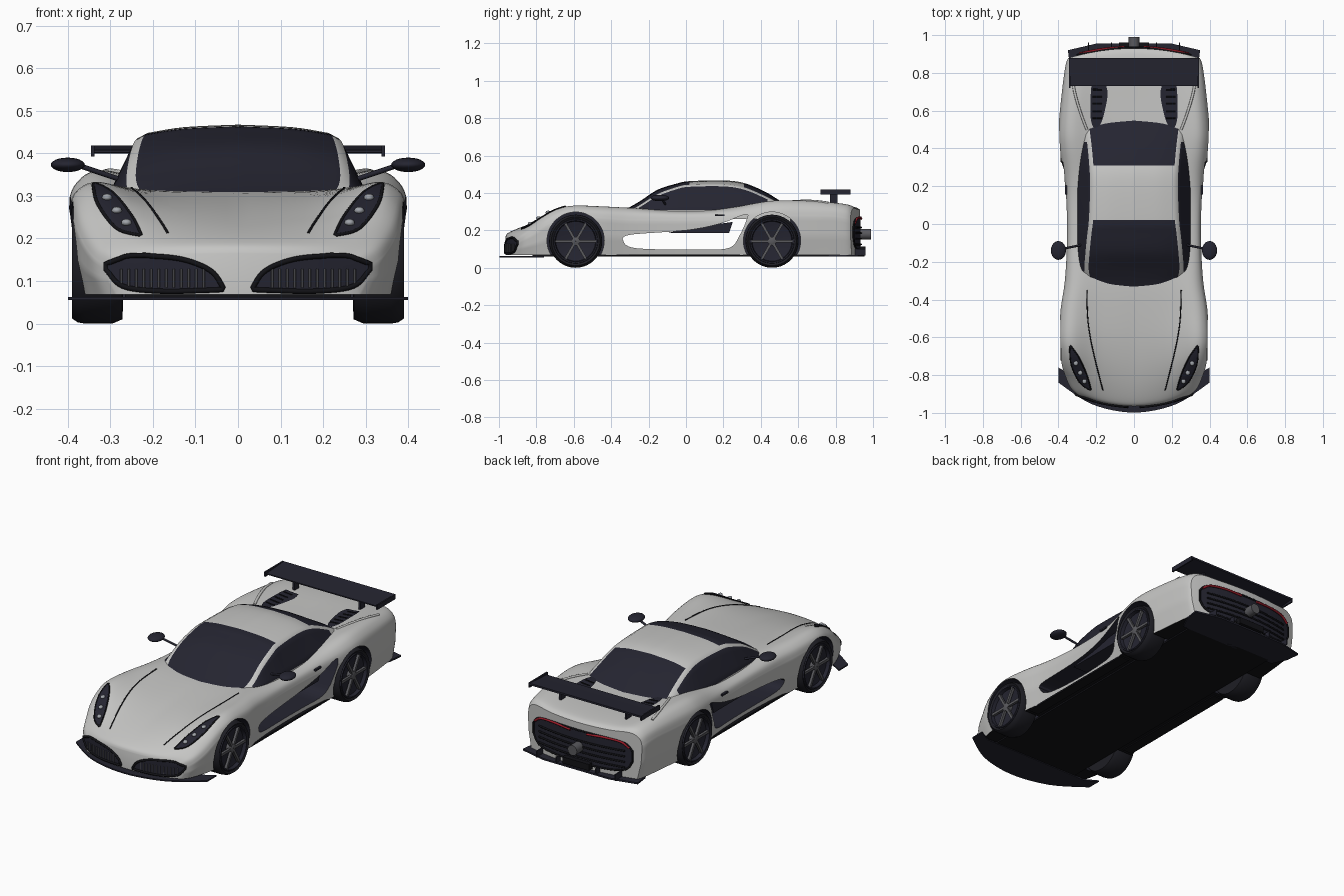
import bpy, bmesh, math
from mathutils import Vector, Matrix
from mathutils.bvhtree import BVHTree

if "Cube" in bpy.data.objects:
    bpy.data.objects.remove(bpy.data.objects["Cube"])


def material(name, col):
    m = bpy.data.materials.new(name)
    m.use_nodes = True
    m.diffuse_color = (*col, 1)
    m.node_tree.nodes["Principled BSDF"].inputs["Base Color"].default_value = (*col, 1)
    return m


paint = material("silver paint", (0.56, 0.56, 0.55))
trim = material("dark trim", (0.018, 0.018, 0.03))
black = material("floor black", (0.006, 0.006, 0.008))
tyre_mat = material("tyre rubber", (0.013, 0.013, 0.018))
metal = material("dark metal", (0.1, 0.1, 0.11))
lens = material("lens grey", (0.35, 0.37, 0.4))
red = material("tail red", (0.3, 0.01, 0.02))


def build(name, verts, faces, mats, smooth=40):
    me = bpy.data.meshes.new(name)
    me.from_pydata([tuple(v) for v in verts], [], faces)
    bm = bmesh.new()
    bm.from_mesh(me)
    bmesh.ops.recalc_face_normals(bm, faces=bm.faces)
    bm.to_mesh(me)
    bm.free()
    for m in mats:
        me.materials.append(m)
    ob = bpy.data.objects.new(name, me)
    bpy.context.collection.objects.link(ob)
    if smooth:
        smooth_shade(ob, smooth)
    return ob


def smooth_shade(ob, angle=40):
    bpy.ops.object.select_all(action="DESELECT")
    ob.select_set(True)
    bpy.context.view_layer.objects.active = ob
    bpy.ops.object.shade_smooth_by_angle(angle=math.radians(angle))


def spline(pts, n):
    """Catmull-Rom through points, n steps per segment."""
    p = [Vector(q) for q in pts]
    out = []
    for i in range(len(p) - 1):
        a, b, c, d = p[max(i - 1, 0)], p[i], p[i + 1], p[min(i + 2, len(p) - 1)]
        for k in range(n):
            t = k / n
            out.append(b + (c - a) * (t / 2) + (a * 2 - b * 5 + c * 4 - d) * (t * t / 2)
                       + (b * 3 - a - c * 3 + d) * (t ** 3 / 2))
    return out + [p[-1]]


def linear(pts, n):
    p = [Vector(q) for q in pts]
    return [p[i].lerp(p[i + 1], k / n) for i in range(len(p) - 1) for k in range(n)] + [p[-1]]


def prism(name, outline, axis, lo, hi, mat):
    """Extrude a 2D outline along x or z."""
    n = len(outline)
    place = {"x": lambda p, h: (h, p[0], p[1]), "z": lambda p, h: (p[0], p[1], h)}[axis]
    verts = [place(p, h) for h in (lo, hi) for p in outline]
    faces = [tuple(range(n)), tuple(range(n, 2 * n))]
    faces += [(i, (i + 1) % n, n + (i + 1) % n, n + i) for i in range(n)]
    return build(name, verts, faces, [mat], 30)


def box(name, c, s, mat):
    x, y, z = (v / 2 for v in s)
    return prism(name, [(c[0] - x, c[1] - y), (c[0] + x, c[1] - y), (c[0] + x, c[1] + y),
                        (c[0] - x, c[1] + y)], "z", c[2] - z, c[2] + z, mat)


def tube(name, pts, r, mat, cyclic=False):
    cu = bpy.data.curves.new(name, "CURVE")
    cu.dimensions, cu.bevel_depth, cu.bevel_resolution, cu.use_fill_caps = "3D", r, 2, True
    s = cu.splines.new("POLY")
    s.points.add(len(pts) - 1)
    for q, p in zip(s.points, pts):
        q.co = (*p, 1)
    s.use_cyclic_u = cyclic
    cu.materials.append(mat)
    ob = bpy.data.objects.new(name, cu)
    bpy.context.collection.objects.link(ob)


def ball(name, loc, scale, mat):
    bpy.ops.mesh.primitive_uv_sphere_add(segments=20, ring_count=12, radius=1, location=loc)
    ob = bpy.context.object
    ob.name, ob.scale = name, scale
    ob.data.materials.append(mat)
    smooth_shade(ob, 60)


# Body shell: station y, half width, centre z, crest z, shoulder z, bow of the ends
stations = spline([
    (-.965, .305, .165, .155, .13, .09), (-.953, .338, .185, .18, .15, .10),
    (-.90, .362, .21, .22, .18, .09), (-.82, .38, .237, .268, .22, .06),
    (-.72, .39, .262, .312, .25, .03), (-.60, .396, .283, .332, .27, 0),
    (-.45, .388, .30, .328, .26, 0), (-.30, .366, .31, .32, .25, 0),
    (-.10, .355, .31, .306, .25, 0), (.10, .357, .31, .306, .25, 0),
    (.25, .37, .315, .322, .25, 0), (.40, .396, .328, .35, .26, 0),
    (.50, .40, .332, .36, .27, 0), (.65, .387, .332, .358, .27, 0),
    (.80, .372, .332, .348, .27, -.02), (.90, .36, .325, .336, .26, -.05),
    (.93, .348, .31, .318, .25, -.055)], 4)
ZB, SUB = .068, 5
verts, faces = [], []
for y, w, zc, zf, zs, bow in stations:
    upper = spline([(0, zc), (.5 * w, zc * .75 + zf * .25), (.82 * w, zf),
                    (.96 * w, (zf + zs) / 2 + .01), (w, zs)], SUB)
    lower = linear([(w, zs), (.985 * w, (zs + ZB) / 2), (.93 * w, ZB), (.5 * w, ZB), (0, ZB)], SUB)
    half = upper + lower[1:]
    ring = [(x, z) for x, z in half] + [(-x, z) for x, z in half[-2:0:-1]]
    verts += [(x, y + bow * (x / .36) ** 2, z) for x, z in ring]
R, last = len(ring), (len(stations) - 1) * len(ring)
for j in range(len(stations) - 1):
    for i in range(R):
        k = (i + 1) % R
        faces.append((j * R + i, j * R + k, j * R + R + k, j * R + R + i))
M = R // 2
for base in (0, last):
    for i in range(M // 2):
        for s in (1, -1):
            q = [i * s, (i + 1) * s, (M - i - 1) * s, (M - i) * s]
            q = [base + v % R for v in q]
            faces.append(tuple(dict.fromkeys(q)))
tree = BVHTree.FromPolygons([Vector(v) for v in verts], faces)
body = build("body_shell", verts, faces, [paint, trim, black], 0)

# Wheel arches and side scoops cut out of the shell
WHEELS, WZ = (-.59, .46), .145
cutters = []
for y in WHEELS:
    circle = [(y + .153 * math.cos(a * math.pi / 24), WZ + .153 * math.sin(a * math.pi / 24))
              for a in range(48)]
    cutters += [prism("arch_cutter", circle, "x", s * .25, s * .5, trim) for s in (1, -1)]
scoop = spline([(-.34, .155), (-.29, .178), (0, .2), (.18, .235), (.315, .285), (.325, .26),
                (.285, .17), (.235, .108), (.1, .097), (-.2, .1), (-.31, .115), (-.34, .155)], 4)[:-1]
cutters.append(prism("scoop_cutter", scoop, "x", -.5, .5, trim))
for c in cutters:
    c.hide_render = True
    c.data.materials.clear()
    for m in (paint, trim, black):
        c.data.materials.append(m)
    for p in c.data.polygons:
        p.material_index = 1
    mod = body.modifiers.new("cut", "BOOLEAN")
    mod.operation, mod.solver, mod.object = "DIFFERENCE", "EXACT", c
    bpy.context.view_layer.objects.active = body
    bpy.ops.object.modifier_apply(modifier="cut")
    bpy.data.objects.remove(c)
for p in body.data.polygons:
    if p.normal.z < -.8 and p.center.z < ZB + .005:
        p.material_index = 2
smooth_shade(body, 35)

# Cabin: station y, top z, roof half width, roof edge z, belt half width
cab = spline([(-.36, .295, .20, .285, .25), (-.30, .325, .225, .305, .27), (-.24, .36, .24, .34, .285),
              (-.15, .418, .235, .395, .295), (-.05, .45, .225, .432, .30), (.02, .463, .217, .445, .30),
              (.2, .467, .21, .447, .30), (.31, .453, .215, .43, .30), (.42, .408, .225, .385, .295),
              (.5, .36, .235, .345, .28), (.56, .325, .24, .31, .27)], 6)
verts, faces, tags = [], [], []
for y, zt, wr, zr, wb in cab:
    top = spline([(0, zt), (.6 * wr, zt - .3 * (zt - zr)), (wr, zr)], 5)
    low = min(.31, zr - .02)
    side = linear([(wr + .022, zr - .012), (wb, low)], 5) + [Vector((wb, low - .05))]
    half = top + side
    verts += [(-x, y, z) for x, z in half[:0:-1]] + [(x, y, z) for x, z in half]
C = 2 * len(half) - 1
for j in range(len(cab) - 1):
    ym = (cab[j][0] + cab[j + 1][0]) / 2
    for i in range(C - 1):
        faces.append((j * C + i, j * C + i + 1, j * C + C + i + 1, j * C + C + i))
        k = abs(i + .5 - (C - 1) / 2)
        roof_glass = k < 10 and not .02 < ym < .31
        side_glass = 11 < k < 16 and -.25 < ym < .44
        tags.append(int(roof_glass or side_glass))
cabin = build("cabin", verts, faces, [paint, trim], 50)
cabin.data.polygons.foreach_set("material_index", tags)
cabin.data.update()


def project(p, axis, off=.004):
    """Drop a 2D point on the shell from above, the front or the back."""
    o, d = {"top": (Vector((p[0], p[1], 2)), Vector((0, 0, -1))),
            "front": (Vector((p[0], -2, p[1])), Vector((0, 1, 0))),
            "back": (Vector((p[0], 2, p[1])), Vector((0, -1, 0)))}[axis]
    hit, n = tree.ray_cast(o, d)[:2]
    if hit is None:
        hit, n = tree.find_nearest(o + d * (2 - .85 * (axis != "top")))[:2]
    return hit + (n if n.dot(d) < 0 else -n) * off


def decal(name, a, b, axis, mat, rows=6):
    """Thin sheet on the shell between two edge curves."""
    A, B = spline(a, 6), spline(b, 6)
    n = len(A)
    vs = [project(p.lerp(q, r / rows), axis) for r in range(rows + 1) for p, q in zip(A, B)]
    fs = [(r * n + i, r * n + i + 1, r * n + n + i + 1, r * n + n + i)
          for r in range(rows) for i in range(n - 1)]
    build(name, vs, fs, [mat], 60)
    return A + B[::-1]


def wheel(name, s, y):
    def lathe(part, prof, mat, n=40):
        vs = [(s * (.27 + x), y + r * math.cos(2 * math.pi * k / n), WZ - .003 + r * math.sin(2 * math.pi * k / n))
              for k in range(n) for r, x in prof]
        m = len(prof)
        fs = [(k * m + i, k * m + i + 1, (k + 1) % n * m + i + 1, (k + 1) % n * m + i)
              for k in range(n) for i in range(m - 1)]
        build(name + part, vs, fs, [mat], 35)
    lathe("_tyre", [(.118, .113), (.13, .12), (.139, .107), (.142, .09), (.142, .025), (.132, .002), (.1, 0), (.001, 0)], tyre_mat)
    lathe("_rim", [(.119, .113), (.117, .119), (.110, .119), (.106, .1), (.04, .085), (.001, .085)], trim)
    lathe("_hub", [(.022, .085), (.022, .113), (.015, .117), (.001, .117)], metal)
    for k in range(6):
        o = box(name + "_spoke", (0, .062, 0), (.014, .1, .014), metal)
        o.data.transform(Matrix.Translation((s * .378, y, WZ - .003)) @ Matrix.Rotation(k * math.pi / 3, 4, "X"))


for s, side in ((1, "left"), (-1, "right")):
    def m(pts):
        return [(s * q[0], *q[1:]) for q in pts]
    for y, end in zip(WHEELS, ("front_", "rear_")):
        wheel(end + side + "_wheel", s, y)
    # Front grille with rim and slats
    edge = decal(side + "_grille", m([(.035, .085), (.065, .125), (.14, .153), (.25, .158), (.308, .14)]),
                 m([(.037, .08), (.08, .078), (.18, .076), (.27, .088), (.308, .128)]), "front", trim)
    tube(side + "_grille_rim", [project(p, "front") for p in edge], .006, black, True)
    for k in range(12):
        x = s * (.08 + k * .0175)
        tube(side + "_grille_slat", [project((x, z), "front", .005) for z in (.085, .105, .128)], .0025, metal)
    # Headlight with lenses
    edge = decal(side + "_headlight", m([(.228, -.875), (.25, -.80), (.29, -.71), (.335, -.645)]),
                 m([(.232, -.878), (.285, -.84), (.33, -.75), (.34, -.65)]), "top", trim)
    tube(side + "_headlight_rim", [project(p, "top", .002) for p in edge], .004, black, True)
    for p in m([(.262, -.83), (.285, -.785), (.308, -.735)]):
        ball(side + "_lamp", project(p, "top"), (.012, .014, .009), lens)
    # Hood seam, deck vent and deck ridge
    tube(side + "_hood_seam", [project(p, "top", 0) for p in spline(m(
        [(.25, -.35), (.243, -.52), (.215, -.68), (.165, -.88)]), 8)], .003, black)
    decal(side + "_deck_vent", m([(.15, .74), (.14, .68), (.165, .56), (.19, .51)]),
          m([(.225, .74), (.23, .68), (.23, .56), (.215, .51)]), "top", trim)
    for k in range(5):
        tube(side + "_vent_louvre", [project((s * x, .56 + k * .038), "top") for x in (.17, .22)], .004, black)
    tube(side + "_deck_ridge", [project(p, "top", 0) for p in spline(m(
        [(.25, .50), (.28, .58), (.31, .68), (.325, .76)]), 6)], .007, paint)
    # Mirror, door handle, inner duct
    ball(side + "_mirror", (s * .4, -.14, .373), (.04, .05, .017), trim)
    tube(side + "_mirror_arm", m([(.275, -.11, .338), (.37, -.13, .37)]), .006, trim)
    box(side + "_door_handle", (s * .36, .18, .28), (.012, .05, .009), trim)
    prism(side + "_duct", [(-.1, .185), (.23, .185), (.25, .245), (.0, .21)], "x", s * .24, s * .33, trim)
    # Wing mounts and tail lights
    box(side + "_wing_strut", (s * .2, .79, .37), (.012, .04, .08), trim)
    box(side + "_wing_endplate", (s * .341, .80, .406), (.008, .16, .026), trim)
    tube(side + "_tail_light", [project(p, "back", .008) for p in spline(m(
        [(.05, .262), (.15, .268), (.24, .262), (.285, .235)]), 6)], .006, red)

# Rear panel with slats and exhaust
top = [(.3, .22), (.24, .262), (0, .27), (-.24, .262), (-.3, .22)]
edge = decal("rear_panel", top, [(.3, .16), (.24, .105), (0, .095), (-.24, .105), (-.3, .16)], "back", trim)
tube("rear_panel_rim", [project(p, "back") for p in edge], .005, black, True)
for z in (.125, .155, .185, .215):
    tube("rear_slat", [project((x / 50, z), "back", .006) for x in range(-13, 14)], .005, black)
bpy.ops.mesh.primitive_cylinder_add(vertices=24, radius=.028, depth=.07, location=(0, .955, .18),
                                    rotation=(math.pi / 2, 0, 0))
bpy.context.object.name = "exhaust"
bpy.context.object.data.materials.append(metal)
smooth_shade(bpy.context.object)
box("rear_plate_holder", (0, .945, .095), (.16, .03, .035), black)

# Wing, splitter, diffuser and sills
prism("rear_wing", [(.73, .402), (.80, .400), (.88, .408), (.88, .418), (.80, .412), (.73, .408)],
      "x", -.345, .345, trim)
prism("front_splitter", spline([(-.4, -.84), (-.22, -.955), (0, -.998), (.22, -.955), (.4, -.84)], 6)
      + [(.4, -.76), (.33, -.80), (-.33, -.80), (-.4, -.76)], "z", .056, .063, trim)
prism("rear_diffuser", [(-.3, .76), (.3, .76), (.34, .84), (.35, .92), (.2, .955), (-.2, .955),
                        (-.35, .92), (-.34, .84)], "z", .06, .069, trim)
for x in (-.24, -.12, .12, .24):
    box("diffuser_fin", (x, .93, .083), (.006, .06, .035), trim)
box("floor_pan", (0, -.02, .065), (.53, 1.6, .01), black)
for s in (1, -1):
    box("side_sill", (s * .32, -.065, .067), (.06, .74, .01), black)
